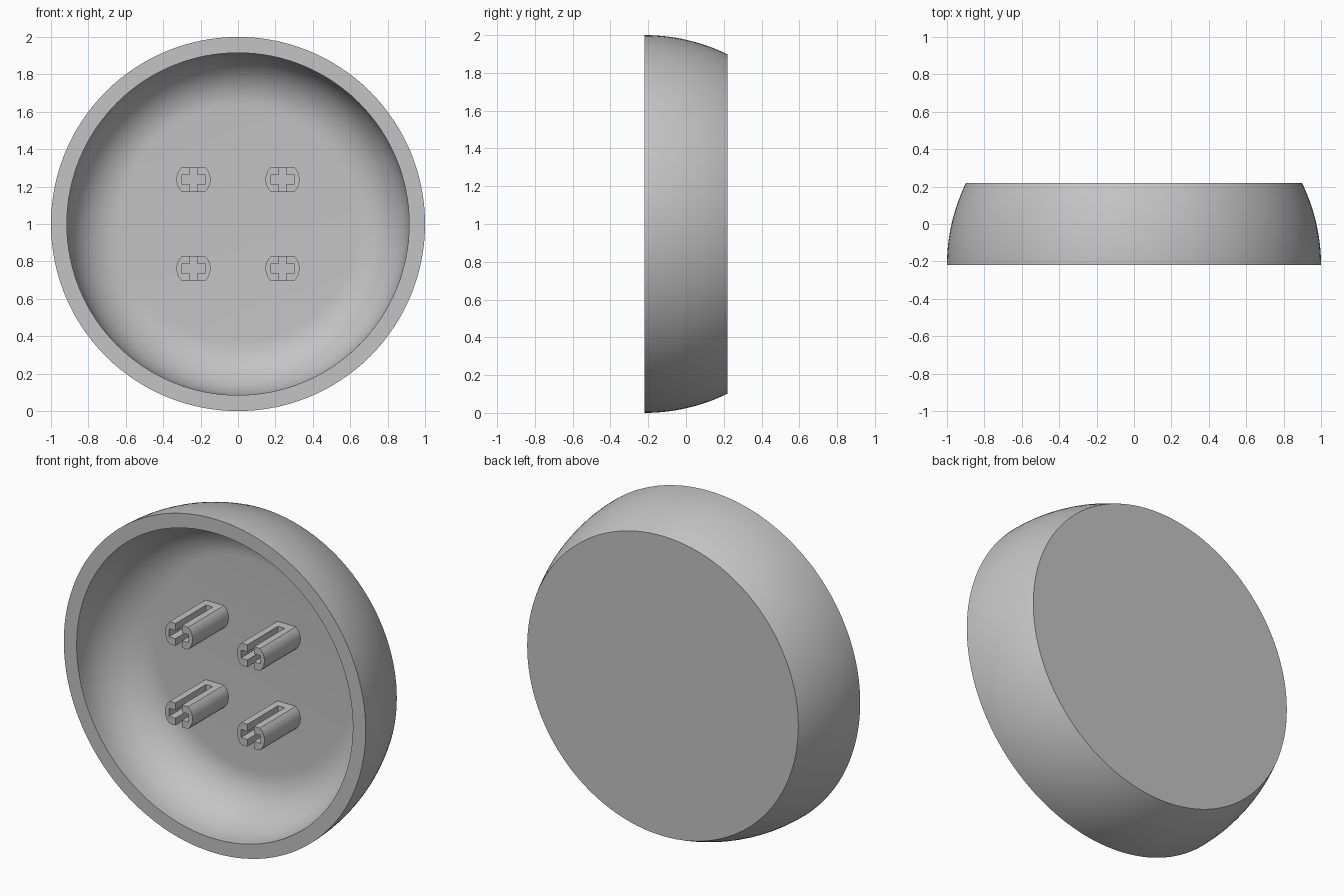
import bpy, bmesh
from math import sin, cos, pi, sqrt, radians, asin
from mathutils import Vector

cube = bpy.data.objects.get("Cube")
if cube:
    bpy.data.objects.remove(cube)

FRONT, BACK, FLOOR = -0.22, 0.22, 0.12   # depths along y
INNER, FLAT = 0.915, 0.63                # bowl mouth and flat floor radii

grey = bpy.data.materials.new("light grey")
grey.use_nodes = True
colour = (0.55, 0.55, 0.55, 1)
grey.diffuse_color = colour
grey.node_tree.nodes["Principled BSDF"].inputs["Base Color"].default_value = colour


def finish(name, bm, angle=30):
    bmesh.ops.remove_doubles(bm, verts=bm.verts, dist=1e-5)
    bmesh.ops.recalc_face_normals(bm, faces=bm.faces)
    mesh = bpy.data.meshes.new(name)
    bm.to_mesh(mesh)
    bm.free()
    mesh.materials.append(grey)
    obj = bpy.data.objects.new(name, mesh)
    bpy.context.collection.objects.link(obj)
    bpy.ops.object.select_all(action='DESELECT')
    obj.select_set(True)
    bpy.context.view_layer.objects.active = obj
    bpy.ops.object.shade_smooth_by_angle(angle=radians(angle))
    return obj


def prism(bm, outline, cx, cz, y0, y1):
    """Extrude an x/z outline from y0 to y1."""
    face = bm.faces.new([bm.verts.new((cx + x, y0, cz + z)) for x, z in outline])
    out = bmesh.ops.extrude_face_region(bm, geom=[face], use_keep_orig=True)
    moved = [v for v in out["geom"] if isinstance(v, bmesh.types.BMVert)]
    bmesh.ops.translate(bm, verts=moved, vec=(0, y1 - y0, 0))


# Dish: spherical outer wall, flat back, hollow bowl with a rounded corner
STEPS = 14
depth = BACK - FRONT
profile = [(0, BACK)]
for i in range(STEPS + 1):
    y = depth * (1 - i / STEPS)
    profile.append((sqrt(1 - y * y), FRONT + y))
for i in range(STEPS + 1):
    a = pi / 2 * i / STEPS
    profile.append((FLAT + (INNER - FLAT) * cos(a), FRONT + 0.03 + (FLOOR - FRONT - 0.03) * sin(a)))
    if i == 0:
        profile.insert(-1, (INNER, FRONT))
profile.append((0, FLOOR))

bm = bmesh.new()
verts = [bm.verts.new((r, y, 1)) for r, y in profile]
edges = [bm.edges.new(pair) for pair in zip(verts, verts[1:])]
bmesh.ops.spin(bm, geom=verts + edges, cent=(0, 0, 1), axis=(0, 1, 0),
               angle=2 * pi, steps=128, use_merge=True)
finish("dish", bm)

# Mounting posts: two slotted jaws on a solid root
R, H = 0.091, 0.067              # post radius and half height
SLOT_X, SLOT_Z, ARM = 0.022, 0.024, 0.065
ROOT = FLOOR - 0.05
lim = asin(H / R)
arc = [(R * cos(lim * k / 5), R * sin(lim * k / 5)) for k in range(5, -6, -1)]
jaw = [(SLOT_X, H)] + arc + [(SLOT_X, -H), (SLOT_X, -SLOT_Z), (ARM, -SLOT_Z),
                             (ARM, SLOT_Z), (SLOT_X, SLOT_Z)]
root = arc + [(-x, -z) for x, z in arc]

for side, sx in (("right", -1), ("left", 1)):
    for level, sz in (("lower", -1), ("upper", 1)):
        cx, cz = 0.238 * sx, 1 + 0.238 * sz
        bm = bmesh.new()
        for m in (1, -1):
            prism(bm, [(m * x, z) for x, z in jaw], cx, cz, FRONT, ROOT)
        finish(f"{level}_{side}_post", bm)
        bm = bmesh.new()
        prism(bm, root, cx, cz, ROOT, FLOOR + 0.01)
        finish(f"{level}_{side}_post_root", bm)
